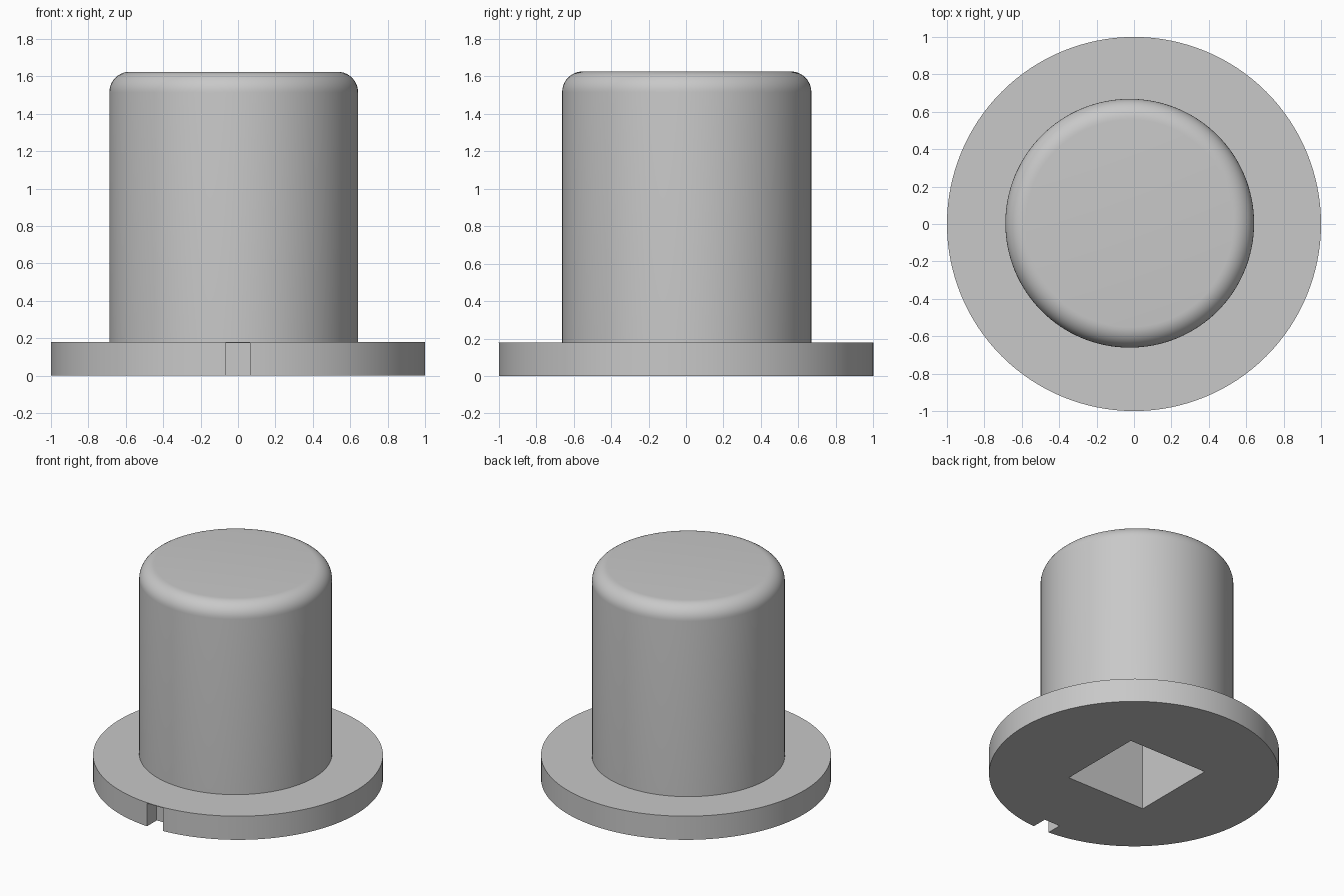
import bpy
import bmesh
from math import radians
from mathutils import Matrix, Vector

old = bpy.data.objects.get("Cube")
if old:
    bpy.data.objects.remove(old, do_unlink=True)

grey = bpy.data.materials.new("plain grey")
grey.use_nodes = True
color = (0.58, 0.58, 0.58, 1)
grey.diffuse_color = color
grey.node_tree.nodes["Principled BSDF"].inputs["Base Color"].default_value = color


def add_object(name, bm):
    mesh = bpy.data.meshes.new(name)
    bm.to_mesh(mesh)
    bm.free()
    obj = bpy.data.objects.new(name, mesh)
    bpy.context.collection.objects.link(obj)
    mesh.materials.append(grey)
    return obj


def cylinder(name, radius, bottom, top, center=(0, 0), rounding=0):
    bm = bmesh.new()
    place = Matrix.Translation((*center, (bottom + top) / 2))
    bmesh.ops.create_cone(bm, cap_ends=True, segments=128, radius1=radius,
                          radius2=radius, depth=top - bottom, matrix=place)
    if rounding:
        rim = [e for e in bm.edges if all(v.co.z > top - 0.001 for v in e.verts)]
        bmesh.ops.bevel(bm, geom=rim, offset=rounding, segments=10,
                        profile=0.5, affect='EDGES')
    return add_object(name, bm)


def box(name, low, high):
    low, high = Vector(low), Vector(high)
    bm = bmesh.new()
    place = Matrix.Translation((low + high) / 2) @ Matrix.Diagonal((*(high - low), 1))
    bmesh.ops.create_cube(bm, size=1, matrix=place)
    return add_object(name, bm)


def activate(obj):
    bpy.ops.object.select_all(action='DESELECT')
    obj.select_set(True)
    bpy.context.view_layer.objects.active = obj


def cut(obj, cutter):
    mod = obj.modifiers.new("cut", 'BOOLEAN')
    mod.operation = 'DIFFERENCE'
    mod.solver = 'EXACT'
    mod.object = cutter
    activate(obj)
    bpy.ops.object.modifier_apply(modifier=mod.name)


# Round base and the rounded post standing on it
flange = cylinder("flange", 1.0, 0, 0.18)
post = cylinder("post", 0.665, 0.17, 1.625, center=(-0.023, 0.004), rounding=0.11)

# Square socket from below, and a locating notch under a thin skin at the front
socket = box("socket_cutter", (-0.355, -0.33, -0.1), (0.31, 0.335, 1.2))
notch = box("notch_cutter", (-0.068, -1.1, -0.1), (0.065, -0.88, 0.175))
cut(flange, socket)
cut(flange, notch)
cut(post, socket)

for cutter in (socket, notch):
    bpy.data.objects.remove(cutter, do_unlink=True)

for part in (flange, post):
    activate(part)
    bpy.ops.object.shade_smooth_by_angle(angle=radians(30))
